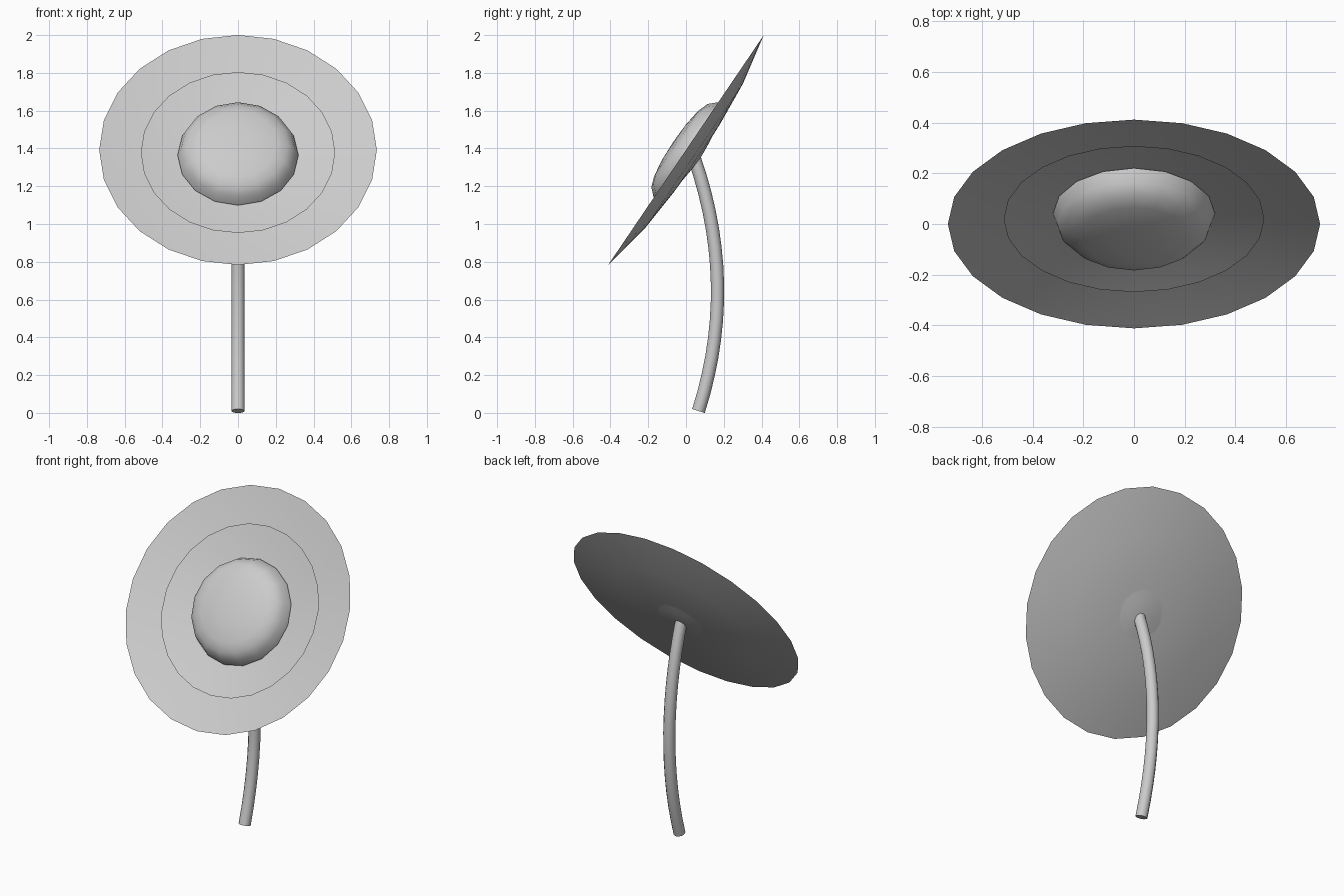
import bpy, bmesh, math
from mathutils import Vector

if "Cube" in bpy.data.objects:
    bpy.data.objects.remove(bpy.data.objects["Cube"])

TILT = math.radians(55.9)
CENTRE = (0, 0, 1.392)


def lathe(name, profile, sides):
    """Revolve (radius, height) points, top centre first, then tilt into place."""
    bm = bmesh.new()
    rings = []
    for r, h in profile:
        if r == 0:
            rings.append([bm.verts.new((0, 0, h))] * sides)
        else:
            rings.append([bm.verts.new((r * math.cos(2 * math.pi * i / sides),
                                        r * math.sin(2 * math.pi * i / sides), h))
                          for i in range(sides)])
    for a, b in zip(rings, rings[1:]):
        for i in range(sides):
            j = (i + 1) % sides
            bm.faces.new(list(dict.fromkeys((a[i], b[i], b[j], a[j]))))
    finish(name, bm, CENTRE, TILT)


def finish(name, bm, loc=(0, 0, 0), tilt=0):
    bm.normal_update()
    mesh = bpy.data.meshes.new(name)
    bm.to_mesh(mesh)
    bm.free()
    ob = bpy.data.objects.new(name, mesh)
    bpy.context.collection.objects.link(ob)
    ob.location = loc
    ob.rotation_euler.x = tilt
    bpy.ops.object.select_all(action='DESELECT')
    ob.select_set(True)
    bpy.context.view_layer.objects.active = ob
    bpy.ops.object.shade_smooth_by_angle(angle=math.radians(40))


# Shallow petal bowls: the inner one is a 0.7 copy sharing the same bottom
DEPTH = 0.08
bowl = [(0, 0), (0.22, 0.008), (0.46, 0.027), (0.735, DEPTH)]
for name, s in (("outer_petals", 1.0), ("inner_petals", 0.7)):
    lathe(name, [(r * s, h * s - DEPTH) for r, h in bowl], 24)

# Domed flower centre, its underside just showing behind the petals
lathe("flower_centre", [(0, 0.08), (0.11, 0.076), (0.21, 0.062), (0.265, 0.042),
                        (0.302, 0.004), (0.32, -0.05), (0.22, -0.066),
                        (0.09, -0.081), (0, -0.088)], 16)

# Curved stem swept along a quadratic arc
p0, p1, p2 = Vector((0, 0.066, 0.01)), Vector((0, 0.28, 0.68)), Vector((0, 0.04, 1.36))
SIDES, STEPS, RADIUS = 12, 14, 0.035
bm = bmesh.new()
rings = []
for k in range(STEPS + 1):
    t = k / STEPS
    p = p0 * (1 - t) ** 2 + p1 * 2 * t * (1 - t) + p2 * t * t
    d = ((p1 - p0) * (1 - t) + (p2 - p1) * t).normalized()
    side = Vector((1, 0, 0))
    up = d.cross(side)
    rings.append([bm.verts.new(p + RADIUS * (side * math.cos(a) + up * math.sin(a)))
                  for a in (2 * math.pi * i / SIDES for i in range(SIDES))])
for a, b in zip(rings, rings[1:]):
    for i in range(SIDES):
        j = (i + 1) % SIDES
        bm.faces.new((a[i], a[j], b[j], b[i]))
bm.faces.new(rings[0][::-1])
bm.faces.new(rings[-1])
finish("stem", bm)
